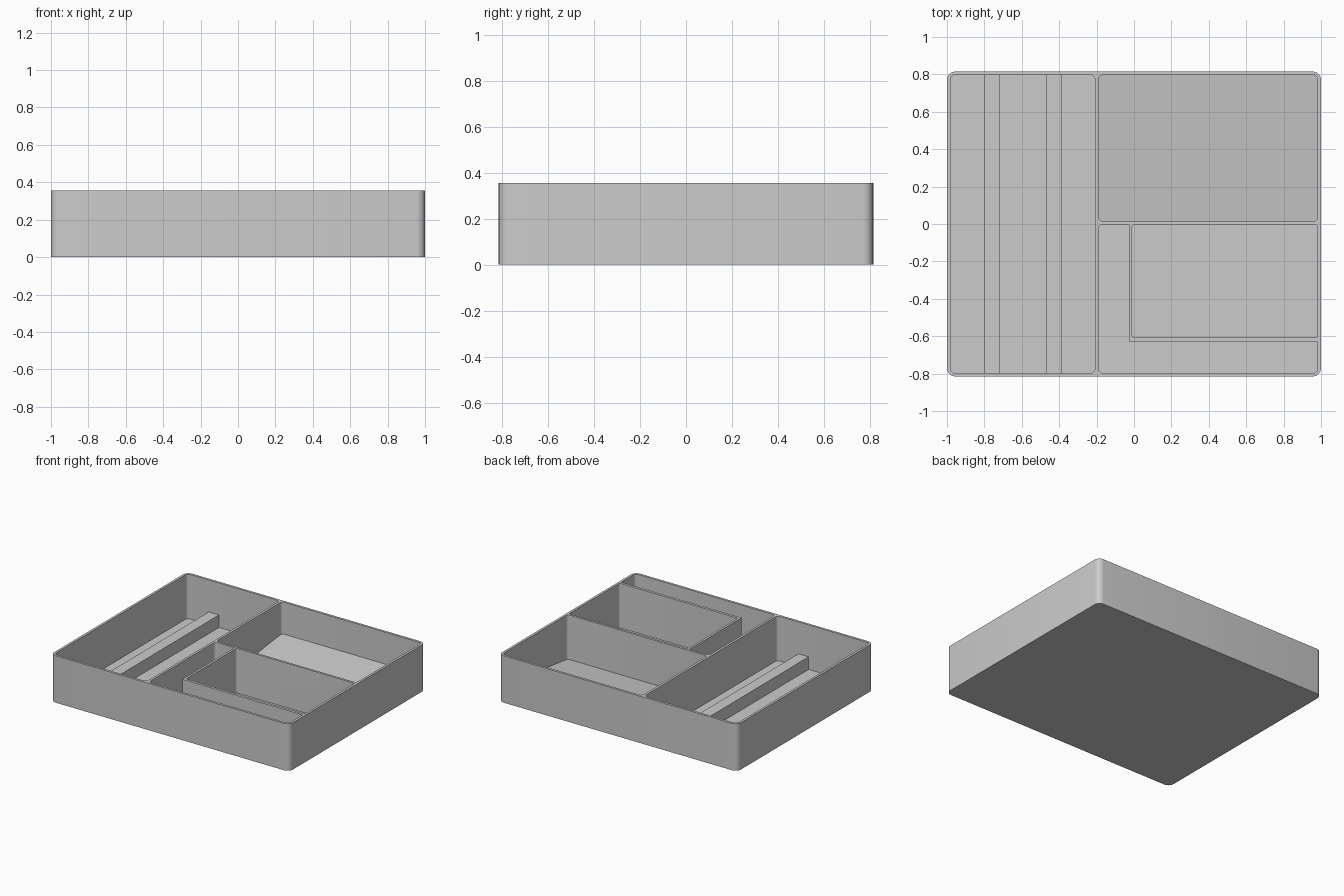
import bpy, bmesh, math
from mathutils import Vector

cube = bpy.data.objects.get("Cube")
if cube:
    bpy.data.objects.remove(cube)

HEIGHT, FLOOR, RIDGE_TOP = 0.355, 0.018, 0.113
ABOVE = HEIGHT + 0.1

grey = bpy.data.materials.new("plain_grey")
grey.use_nodes = True
COLOUR = (0.6, 0.6, 0.6, 1)
grey.diffuse_color = COLOUR
grey.node_tree.nodes["Principled BSDF"].inputs["Base Color"].default_value = COLOUR


def rounded(corners, steps=6):
    """Outline through (x, y, radius) corners, each replaced by an arc."""
    pts = []
    for i, (x, y, r) in enumerate(corners):
        p = Vector((x, y))
        if r == 0:
            pts.append(p)
            continue
        a = (Vector(corners[i - 1][:2]) - p).normalized() * r
        b = (Vector(corners[(i + 1) % len(corners)][:2]) - p).normalized() * r
        for k in range(steps + 1):
            t = k / steps * math.pi / 2
            pts.append(p + a * (1 - math.sin(t)) + b * (1 - math.cos(t)))
    return pts


def rect(x0, x1, y0, y1, r):
    return [(x0, y0, r), (x1, y0, r), (x1, y1, r), (x0, y1, r)]


def prism(name, corners, bottom, top):
    """Upright solid; bottom is a height or a function of y."""
    bm = bmesh.new()
    level = bottom if callable(bottom) else lambda y: bottom
    outline = rounded(corners)
    low = [bm.verts.new((p.x, p.y, level(p.y))) for p in outline]
    high = [bm.verts.new((p.x, p.y, top)) for p in outline]
    bm.faces.new(low[::-1])
    bm.faces.new(high)
    n = len(low)
    for i in range(n):
        j = (i + 1) % n
        bm.faces.new((low[i], low[j], high[j], high[i]))
    bmesh.ops.recalc_face_normals(bm, faces=bm.faces)
    mesh = bpy.data.meshes.new(name)
    bm.to_mesh(mesh)
    bm.free()
    mesh.materials.append(grey)
    obj = bpy.data.objects.new(name, mesh)
    bpy.context.collection.objects.link(obj)
    return obj


def activate(obj):
    bpy.ops.object.select_all(action='DESELECT')
    obj.select_set(True)
    bpy.context.view_layer.objects.active = obj


def carve(body, cutter):
    cutter.hide_render = True
    mod = body.modifiers.new("carve", 'BOOLEAN')
    mod.operation, mod.solver, mod.object = 'DIFFERENCE', 'EXACT', cutter
    activate(body)
    bpy.ops.object.modifier_apply(modifier=mod.name)
    bpy.data.objects.remove(cutter)


# Solid tray block with rounded upright corners
tray = prism("tray_body", rect(-1, 1, -0.815, 0.815, 0.045), 0, HEIGHT)

# Long compartment along the right-hand side
R = 0.025
carve(tray, prism("long_pocket", rect(-0.982, -0.208, -0.797, 0.797, R), FLOOR, ABOVE))

# Rear compartment with a floor that rises towards the back
BACK, FRONT = 0.797, 0.014
carve(tray, prism("sloped_pocket", rect(-0.19, 0.982, FRONT, BACK, R),
                  lambda y: FLOOR + (RIDGE_TOP - FLOOR) * (y - FRONT) / (BACK - FRONT), ABOVE))

# L-shaped channel around the front compartment
carve(tray, prism("channel_pocket", [
    (-0.19, -0.797, R), (0.982, -0.797, R), (0.982, -0.628, 0),
    (-0.027, -0.628, 0), (-0.027, -0.003, 0), (-0.19, -0.003, R)], FLOOR, ABOVE))

# Front compartment
carve(tray, prism("front_pocket", rect(-0.01, 0.982, -0.608, -0.003, 0.015), FLOOR, ABOVE))

activate(tray)
bpy.ops.object.shade_smooth_by_angle(angle=math.radians(30))

# Two support ridges on the floor of the long compartment
for name, x in (("outer_ridge", -0.803), ("inner_ridge", -0.47)):
    prism(name, rect(x, x + 0.086, -0.8, 0.8, 0), FLOOR / 2, RIDGE_TOP)
